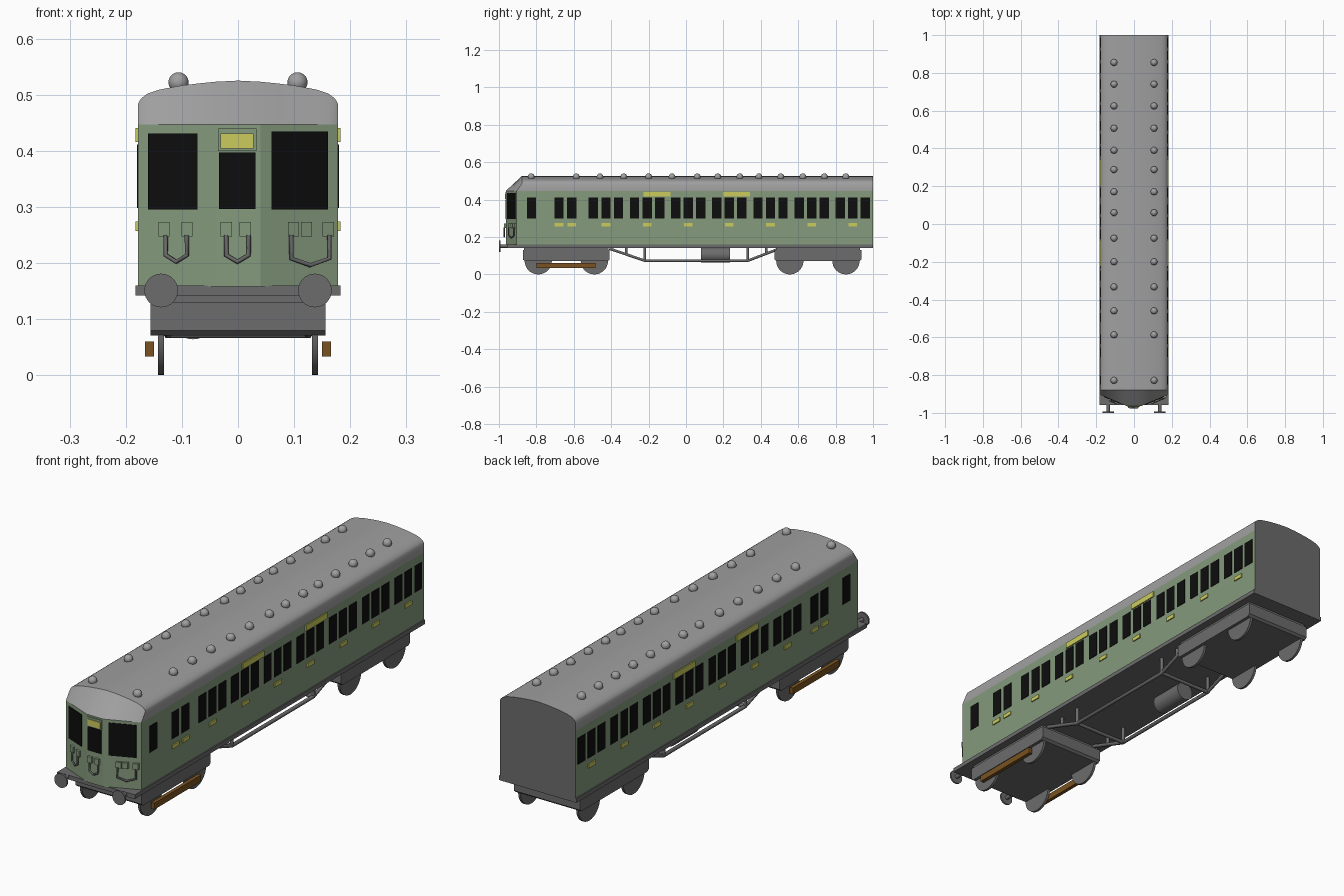
import bpy, bmesh, math
from mathutils import Matrix

if "Cube" in bpy.data.objects:
    bpy.data.objects.remove(bpy.data.objects["Cube"])


def material(name, r, g, b):
    m = bpy.data.materials.new(name)
    m.diffuse_color = (r, g, b, 1)
    m.use_nodes = True
    m.node_tree.nodes["Principled BSDF"].inputs["Base Color"].default_value = m.diffuse_color
    return m


GREEN = material("coach green", 0.235, 0.325, 0.205)
ROOF = material("roof grey", 0.35, 0.35, 0.35)
DARK = material("underframe grey", 0.15, 0.15, 0.15)
BLACK = material("window black", 0.004, 0.004, 0.004)
YELLOW = material("sign yellow", 0.60, 0.60, 0.11)
BROWN = material("shoe beam brown", 0.19, 0.085, 0.015)


def finish(name, bm, mats, smooth=False):
    bmesh.ops.remove_doubles(bm, verts=bm.verts, dist=1e-5)
    bmesh.ops.recalc_face_normals(bm, faces=bm.faces)
    me = bpy.data.meshes.new(name)
    bm.to_mesh(me)
    bm.free()
    for m in mats:
        me.materials.append(m)
    if smooth:
        me.shade_smooth()
        me.set_sharp_from_angle(angle=math.radians(33))
    ob = bpy.data.objects.new(name, me)
    bpy.context.collection.objects.link(ob)
    return ob


def prism(bm, base, shift):
    """Closed prism from a polygon and a shift vector."""
    a = [bm.verts.new(p) for p in base]
    b = [bm.verts.new([p[i] + shift[i] for i in range(3)]) for p in base]
    bm.faces.new(a)
    bm.faces.new(b[::-1])
    n = len(a)
    for i in range(n):
        bm.faces.new((a[i], a[(i + 1) % n], b[(i + 1) % n], b[i]))


def boxes(name, items, mat):
    bm = bmesh.new()
    for x0, x1, y0, y1, z0, z1 in items:
        prism(bm, [(x0, y0, z0), (x1, y0, z0), (x1, y1, z0), (x0, y1, z0)], (0, 0, z1 - z0))
    return finish(name, bm, [mat])


def cylinders(name, items, mat):
    """Items: centre, radius, depth, axis letter."""
    bm = bmesh.new()
    for c, r, d, axis in items:
        rot = Matrix.Rotation(math.pi / 2, 4, 'Y' if axis == 'x' else 'X')
        bmesh.ops.create_cone(bm, cap_ends=True, segments=32, radius1=r, radius2=r,
                              depth=d, matrix=Matrix.Translation(c) @ rot)
    return finish(name, bm, [mat], True)


def tubes(name, paths, radius, mat, res=1):
    cu = bpy.data.curves.new(name, 'CURVE')
    cu.dimensions = '3D'
    cu.bevel_depth, cu.bevel_resolution, cu.use_fill_caps = radius, res, True
    for path in paths:
        s = cu.splines.new('POLY')
        s.points.add(len(path) - 1)
        for p, co in zip(s.points, path):
            p.co = (*co, 1)
    tmp = bpy.data.objects.new(name + "_path", cu)
    me = bpy.data.meshes.new_from_object(tmp)
    bpy.data.objects.remove(tmp)
    me.name = name
    me.materials.clear()
    me.materials.append(mat)
    bpy.context.collection.objects.link(bpy.data.objects.new(name, me))


# Front plan: flat centre with swept-back sides
W, EAVE = 0.178, 0.447


def front(x):
    return -0.963 + max(0, abs(x) - 0.04) / (W - 0.04) * 0.058


def front_plates(name, items, mat, out=0.003):
    """Thin plates following the bowed front; items are x0, x1, z0, z1."""
    bm = bmesh.new()
    for x0, x1, z0, z1 in items:
        prism(bm, [(x0, front(x0) - out, z0), (x1, front(x1) - out, z0),
                   (x1, front(x1) - out, z1), (x0, front(x0) - out, z1)], (0, out + 0.002, 0))
    return finish(name, bm, [mat])


# Body shell, grey on the rear face
bm = bmesh.new()
prism(bm, [(x, y, 0.158) for x, y in [(-W, 1), (-W, front(W)), (-0.04, front(0)),
                                      (0.04, front(0)), (W, front(W)), (W, 1)]],
      (0, 0, EAVE - 0.158))
body = finish("body_shell", bm, [GREEN, DARK])
for p in body.data.polygons:
    p.material_index = int(p.normal.y > 0.9)

# Roof: arched section swept along, then sloping down to the front eave
half = [(W, EAVE), (W, 0.484), (0.173, 0.493), (0.161, 0.502), (0.14, 0.509),
        (0.10, 0.5165), (0.07, 0.520), (0.04, 0.523)]
arch = half + [(0, 0.525)] + [(-x, z) for x, z in reversed(half)]
bm = bmesh.new()
rows = [[bm.verts.new((x, 1, z)) for x, z in arch],
        [bm.verts.new((x, -0.878, z)) for x, z in arch],
        [bm.verts.new((x, front(x), EAVE)) for x, z in arch]]
for r0, r1 in zip(rows, rows[1:]):
    for i in range(len(arch) - 1):
        bm.faces.new((r0[i], r0[i + 1], r1[i + 1], r1[i]))
bm.faces.new(rows[0])
bmesh.ops.dissolve_degenerate(bm, edges=bm.edges, dist=1e-5)
roof = finish("roof", bm, [ROOF, DARK], True)
for p in roof.data.polygons:
    p.material_index = int(abs(p.normal.y) > 0.9 and p.center.y > 0.9)

# Roof ventilators
bm = bmesh.new()
for y in (0.855, 0.74, 0.625, 0.507, 0.39, 0.288, 0.17, 0.06, -0.075, -0.2,
          -0.333, -0.46, -0.587, -0.828):
    for x in (-0.106, 0.106):
        bmesh.ops.create_uvsphere(bm, u_segments=16, v_segments=10, radius=0.018,
                                  matrix=Matrix.Translation((x, y, 0.522)))
finish("roof_vents", bm, [ROOF], True)

# Side windows, door handles plates and destination boards on both sides
bays = [-0.428 + 0.22 * i for i in range(7)]
win_y = [-0.826, -0.679, -0.610] + [b + d for b in bays for d in (-0.067, 0, 0.067)]
windows, handles, boards = [], [], []
for s in (-1, 1):
    xs = sorted((s * (W - 0.002), s * (W + 0.002)))
    xh = sorted((s * (W - 0.002), s * (W + 0.005)))
    windows += [(*xs, y - 0.025, y + 0.025, 0.298, 0.411) for y in win_y]
    handles += [(*xh, y - 0.023, y + 0.023, 0.257, 0.274) for y in [-0.679, -0.610] + bays]
    boards += [(*xh, y - 0.071, y + 0.071, 0.416, 0.441) for y in (-0.155, 0.27)]
boxes("side_windows", windows, BLACK)
boxes("door_plates", handles, YELLOW)
boxes("side_boards", boards, YELLOW)

# Front windows, door frame, sign and hose sockets
front_plates("front_windows", [(-0.16, -0.072, 0.295, 0.431), (0.06, 0.16, 0.295, 0.434),
                               (-0.034, 0.031, 0.296, 0.397)], BLACK)
front_plates("sign_frame", [(-0.036, 0.033, 0.400, 0.440)], GREEN)
front_plates("front_sign", [(-0.031, 0.028, 0.404, 0.431)], YELLOW, 0.006)
front_plates("hose_sockets", [(x, x + 0.02, 0.247, 0.273) for x in
                              (-0.142, -0.101, -0.031, 0.003, 0.089, 0.112, 0.151)], GREEN, 0.010)


# Hanging hoses
def hose(x0, x1, low):
    pts = [(x0, 0.25), (x0, low + 0.012), ((x0 + x1) / 2, low), (x1, low + 0.012), (x1, 0.25)]
    return [(x, front(x) - 0.009, z) for x, z in pts]


tubes("front_hoses", [hose(-0.129, -0.091, 0.202), hose(-0.021, 0.019, 0.202),
                      hose(0.095, 0.163, 0.196)], 0.0042, DARK)

# Floor frame
boxes("floor_frame", [(-0.183, 0.183, -0.957, 1.0, 0.142, 0.16)], DARK)

# Buffers
cylinders("buffers", [it for x in (-0.137, 0.137) for it in
                      (((x, -0.996, 0.151), 0.030, 0.008, 'y'),
                       ((x, -0.97, 0.151), 0.009, 0.05, 'y'))], DARK)

# Bogies with wheels
bm = bmesh.new()
wheels = []
for c in (-0.64, 0.705):
    side = [(-0.232, 0.13), (-0.232, 0.08), (-0.222, 0.071), (0.222, 0.071),
            (0.232, 0.08), (0.232, 0.13)]
    prism(bm, [(-0.156, c + y, z) for y, z in side], (0.312, 0, 0))
    prism(bm, [(-0.15, c + y, z) for y, z in
               [(-0.225, 0.129), (0.225, 0.129), (0.225, 0.144), (-0.225, 0.144)]], (0.30, 0, 0))
    wheels += [((x, c + y, 0.073), 0.073, 0.011, 'x')
               for x in (-0.137, 0.137) for y in (-0.15, 0.15)]
finish("bogies", bm, [DARK])
cylinders("wheels", wheels, DARK)

# Shoe beams on the leading bogie
boxes("shoe_beams", [(-0.166, -0.150, -0.80, -0.485, 0.033, 0.060),
                     (0.150, 0.166, -0.80, -0.485, 0.033, 0.060)], BROWN)

# Truss rods with posts and cross bars
rods = []
for x in (-0.125, 0.125):
    rods.append([(x, -0.41, 0.138), (x, -0.22, 0.073), (x, 0.33, 0.073), (x, 0.50, 0.138)])
    for y, z in ((-0.32, 0.107), (-0.22, 0.073), (0.33, 0.073), (0.43, 0.111)):
        rods.append([(x, y, z), (x, y, 0.145)])
rods += [[(-0.125, y, 0.073), (0.125, y, 0.073)] for y in (-0.22, 0.33)]
tubes("truss_rods", rods, 0.008, DARK)

# Air tank
cylinders("air_tank", [((-0.08, 0.158, 0.104), 0.040, 0.155, 'y')], DARK)
